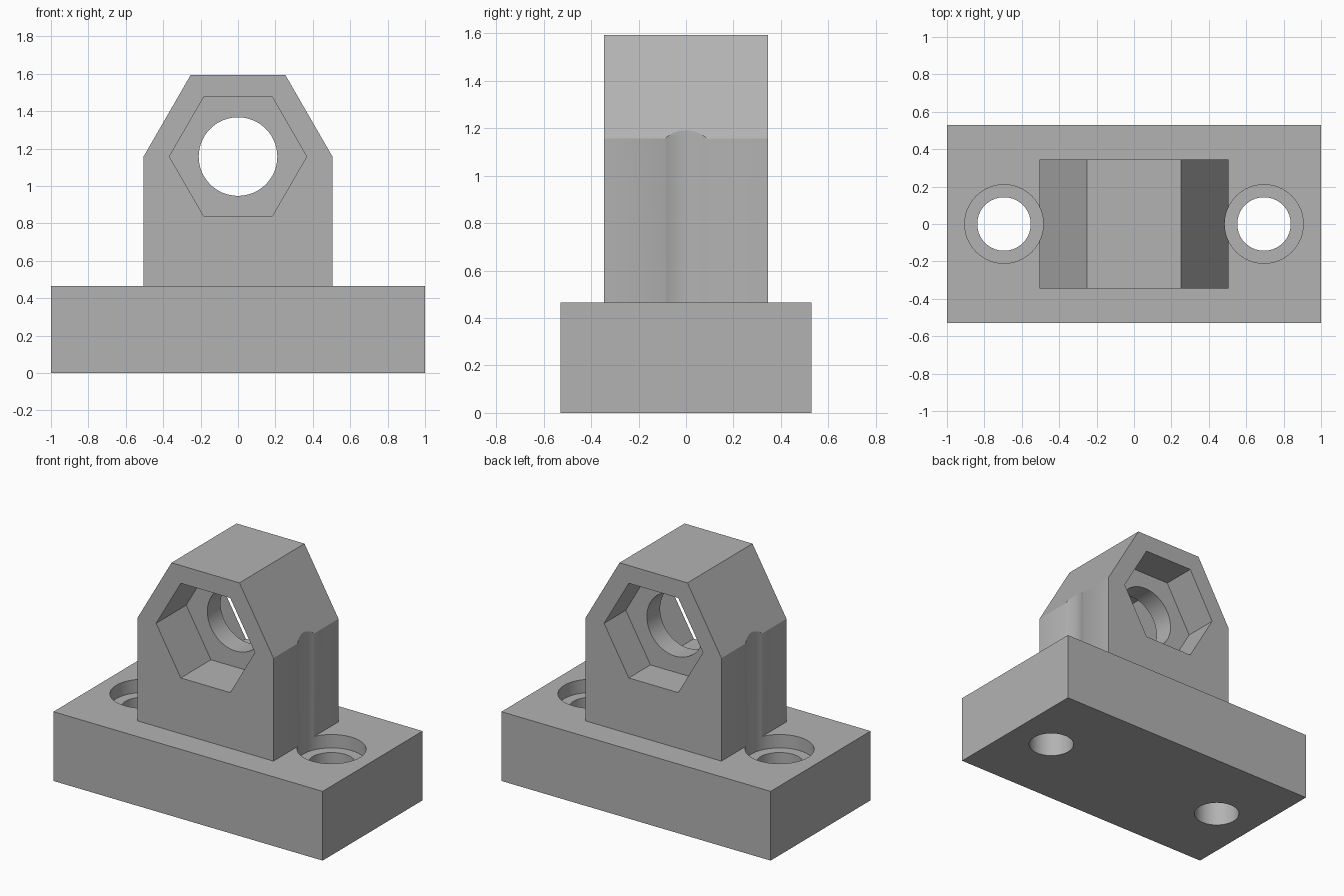
import bpy
from math import radians, pi, cos, sin

if "Cube" in bpy.data.objects:
    bpy.data.objects.remove(bpy.data.objects["Cube"], do_unlink=True)

# Main dimensions
BASE_HALF_Y, BASE_TOP = 0.53, 0.465
TOWER_R, TOWER_HALF_Y, AXIS_Z = 0.505, 0.345, 1.157
SCREW_X, BORE_R, SCREW_R = 0.695, 0.21, 0.143
COUNTERBORE_FLOOR = BASE_TOP - 0.09
FRONT_POCKET, BACK_POCKET = 0.32, 0.23

grey = bpy.data.materials.new("plain grey")
grey.use_nodes = True
grey.diffuse_color = (0.45, 0.45, 0.45, 1)
grey.node_tree.nodes["Principled BSDF"].inputs["Base Color"].default_value = (0.45, 0.45, 0.45, 1)


def prism(name, outline, y0, y1):
    """Extrude an x-z outline from y0 to y1."""
    n = len(outline)
    verts = [(x, y, z) for y in (y0, y1) for x, z in outline]
    faces = [list(range(n)), list(range(2 * n - 1, n - 1, -1))]
    faces += [[i, i + n, (i + 1) % n + n, (i + 1) % n] for i in range(n)]
    mesh = bpy.data.meshes.new(name)
    mesh.from_pydata(verts, [], faces)
    mesh.materials.append(grey)
    obj = bpy.data.objects.new(name, mesh)
    bpy.context.collection.objects.link(obj)
    return obj


def hexagon(r):
    return [(r * cos(i * pi / 3), AXIS_Z + r * sin(i * pi / 3)) for i in range(6)]


def rod(name, r, x, z0, z1):
    """Upright cylinder used as a drill."""
    bpy.ops.mesh.primitive_cylinder_add(vertices=96, radius=r, depth=z1 - z0,
                                        location=(x, 0, (z0 + z1) / 2))
    obj = bpy.context.object
    obj.name = name
    obj.data.materials.append(grey)
    return obj


def cut(target, cutters):
    bpy.context.view_layer.objects.active = target
    for cutter in cutters:
        mod = target.modifiers.new("cut", 'BOOLEAN')
        mod.operation, mod.solver, mod.object = 'DIFFERENCE', 'EXACT', cutter
        bpy.ops.object.modifier_apply(modifier=mod.name)


# Base slab and the tower with a half-hexagon top
base = prism("base_plate", [(-1, 0), (1, 0), (1, BASE_TOP), (-1, BASE_TOP)],
             -BASE_HALF_Y, BASE_HALF_Y)
tower = prism("bearing_tower",
              [(-TOWER_R, BASE_TOP), (TOWER_R, BASE_TOP)] + hexagon(TOWER_R)[:4],
              -TOWER_HALF_Y, TOWER_HALF_Y)

# Drills: through holes, and counterbores that also notch the tower sides
screw_holes, counterbores = [], []
for side in (-1, 1):
    screw_holes.append(rod("screw_drill", SCREW_R, side * SCREW_X, -0.2, 0.6))
    counterbores.append(rod("counterbore_drill", BORE_R, side * SCREW_X, COUNTERBORE_FLOOR, 2))

# Round bore along y with a hexagonal nut pocket at each end
bore = rod("bore_drill", BORE_R, 0, -1, 1)
bore.rotation_euler.x = radians(90)
bore.location.z = AXIS_Z
front = prism("front_pocket_cutter", hexagon(0.367), -1, FRONT_POCKET - TOWER_HALF_Y)
back = prism("back_pocket_cutter", hexagon(0.367), TOWER_HALF_Y - BACK_POCKET, 1)
bpy.context.view_layer.update()

cut(base, screw_holes + counterbores)
cut(tower, counterbores + [bore, front, back])

for cutter in screw_holes + counterbores + [bore, front, back]:
    bpy.data.objects.remove(cutter, do_unlink=True)

# Round walls smooth, edges sharp
for part in (base, tower):
    bpy.ops.object.select_all(action='DESELECT')
    part.select_set(True)
    bpy.context.view_layer.objects.active = part
    bpy.ops.object.shade_smooth_by_angle(angle=radians(25))
